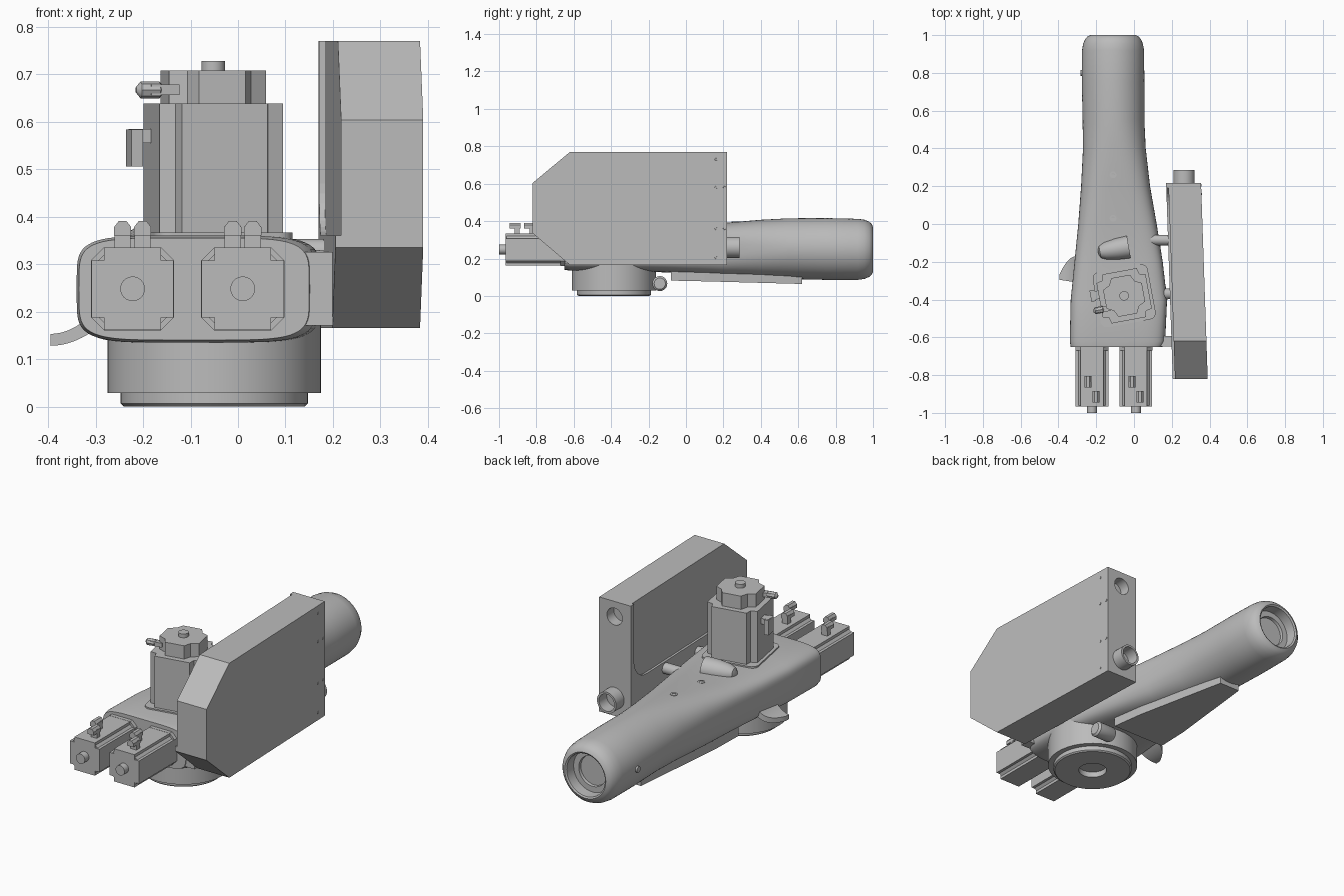
import bpy, bmesh, math
from mathutils import Matrix, Vector

if "Cube" in bpy.data.objects:
    bpy.data.objects.remove(bpy.data.objects["Cube"])

grey = bpy.data.materials.new("plain_grey")
grey.use_nodes = True
grey.diffuse_color = (0.5, 0.5, 0.5, 1)
grey.node_tree.nodes["Principled BSDF"].inputs["Base Color"].default_value = (0.5, 0.5, 0.5, 1)


# ---- helpers ----
def loft(name, rings, matrix=None, smooth=True):
    """Skin a row of equal point rings and close both ends."""
    bm = bmesh.new()
    rows = [[bm.verts.new(p) for p in ring] for ring in rings]
    n = len(rows[0])
    for a, b in zip(rows, rows[1:]):
        for i in range(n):
            bm.faces.new((a[i], a[(i + 1) % n], b[(i + 1) % n], b[i]))
    bm.faces.new(rows[0])
    bm.faces.new(rows[-1])
    bmesh.ops.recalc_face_normals(bm, faces=bm.faces)
    if matrix:
        bm.transform(matrix)
    mesh = bpy.data.meshes.new(name)
    bm.to_mesh(mesh)
    bm.free()
    obj = bpy.data.objects.new(name, mesh)
    bpy.context.collection.objects.link(obj)
    mesh.materials.append(grey)
    if smooth:
        bpy.ops.object.select_all(action='DESELECT')
        obj.select_set(True)
        bpy.context.view_layer.objects.active = obj
        bpy.ops.object.shade_smooth_by_angle(angle=math.radians(35))
    return obj


def prism(name, outline, low, high, matrix=None, smooth=False):
    return loft(name, [[(x, y, z) for x, y in outline] for z in (low, high)], matrix, smooth)


def turned(name, profile, matrix=None, sides=32):
    """Revolve (radius, height) pairs about local z."""
    angles = [2 * math.pi * i / sides for i in range(sides)]
    return loft(name, [[(r * math.cos(a), r * math.sin(a), h) for a in angles]
                       for r, h in profile], matrix)


def block(name, centre, size, matrix=None):
    hx, hy, hz = (s / 2 for s in size)
    outline = [(-hx, -hy), (hx, -hy), (hx, hy), (-hx, hy)]
    return prism(name, outline, -hz, hz, (matrix or Matrix()) @ Matrix.Translation(centre))


def lobed(h, w, k):
    """Square outline of half width h whose corners are cut in to (k, k)."""
    pts = []
    for q in range(4):
        c, s = round(math.cos(q * math.pi / 2)), round(math.sin(q * math.pi / 2))
        pts += [(c * x - s * y, s * x + c * y) for x, y in ((h, w), (k, k), (w, h))]
    return pts


def rounded(h, r):
    pts = []
    for q in range(4):
        sx, sy = ((1, 1), (-1, 1), (-1, -1), (1, -1))[q]
        for i in range(6):
            a = (q + i / 5) * math.pi / 2
            pts.append((sx * (h - r) + r * math.cos(a), sy * (h - r) + r * math.sin(a)))
    return pts


def place(x, y, z, axis='Z', angle=0):
    return Matrix.Translation((x, y, z)) @ Matrix.Rotation(math.radians(angle), 4, axis)


def facing_back(x, y, z):
    return place(x, y, z, 'X', -90)


def facing_left(x, y, z):
    return place(x, y, z, 'Y', 90)


# ---- arm housing: rounded box blending into a round tube with a hollow end ----
def arm_ring(y, x0, x1, z0, z1, power, sides=64):
    ring = []
    for i in range(sides):
        a = 2 * math.pi * i / sides
        c, s = math.cos(a), math.sin(a)
        ring.append(((x0 + x1) / 2 + (x1 - x0) / 2 * math.copysign(abs(c) ** (2 / power), c), y,
                     (z0 + z1) / 2 + (z1 - z0) / 2 * math.copysign(abs(s) ** (2 / power), s)))
    return ring


stations = [
    (-0.65, -0.335, 0.15, 0.14, 0.355, 5), (-0.62, -0.34, 0.165, 0.135, 0.36, 5),
    (-0.4, -0.335, 0.175, 0.133, 0.36, 5), (-0.2, -0.315, 0.152, 0.13, 0.36, 4.5),
    (0, -0.295, 0.12, 0.12, 0.37, 3.8), (0.2, -0.28, 0.085, 0.105, 0.39, 3),
    (0.4, -0.27, 0.062, 0.095, 0.407, 2.3), (0.55, -0.272, 0.055, 0.09, 0.415, 2),
    (0.75, -0.276, 0.055, 0.086, 0.416, 2), (0.92, -0.275, 0.053, 0.086, 0.412, 2)]
rings = [arm_ring(*s) for s in stations]
for y, r in ((0.955, 0.158), (0.98, 0.147), (0.993, 0.135), (1, 0.12), (0.995, 0.112),
             (0.94, 0.11), (0.94, 0.08), (0.925, 0.078)):
    rings.append(arm_ring(y, -0.111 - r, -0.111 + r, 0.249 - r, 0.249 + r, 2))
loft("arm_housing", rings)

# Flat tapered pad under the arm
loft("underside_pad", [[(a, y, lo), (b, y, lo), (b, y, hi), (a, y, hi)] for y, a, b, lo, hi in
                       ((-0.08, -0.25, 0.06, 0.082, 0.16), (0.1, -0.24, 0.04, 0.078, 0.16),
                        (0.62, -0.17, -0.05, 0.064, 0.12))], smooth=False)

# ---- turntable base ----
turned("base_flange", [(0.07, 0.03), (0.07, 0), (0.19, 0), (0.197, 0.006), (0.197, 0.028),
                       (0.225, 0.028), (0.225, 0.2)], place(-0.05, -0.385, 0), 64)

# ---- plug: post with an overhanging pointed head ----
def plug(name, matrix):
    block(name + "_post", (0, 0.012, 0.02), (0.034, 0.028, 0.05), matrix)
    head = [(-0.018, 0.025), (0.018, 0.025), (0.018, 0.043), (0.008, 0.056),
            (-0.008, 0.056), (-0.018, 0.043)]
    prism(name + "_head", head, -0.03, 0.03, matrix @ Matrix.Rotation(math.pi / 2, 4, 'X'))


# ---- pair of front motors ----
for side, x in (("right", -0.222), ("left", 0.01)):
    turn = place(x, -0.65, 0.248, 'X', 90)
    prism(side + "_motor_body", lobed(0.0865, 0.06, 0.06), -0.02, 0.315, turn)
    prism(side + "_motor_flange", lobed(0.0875, 0.06, 0.0737), -0.02, 0.02, turn)
    prism(side + "_motor_core", lobed(0.072, 0.06, 0.066), 0, 0.31, turn)
    turned(side + "_motor_shaft", [(0.026, 0.3), (0.026, 0.35)], turn, 24)
    for i, (dx, y) in enumerate(((-0.021, -0.835), (0.021, -0.915))):
        plug(f"{side}_motor_plug_{i}", place(x + dx, y, 0.335))

# ---- upright motor ----
upright = place(-0.052, -0.38, 0, 'Z', 10.5)
prism("upright_motor_pad", rounded(0.148, 0.035), 0.34, 0.367, upright, True)
prism("upright_motor_body", lobed(0.132, 0.092, 0.1), 0.35, 0.638, upright)
prism("upright_motor_cap", lobed(0.104, 0.05, 0.068), 0.63, 0.708, upright)
turned("upright_motor_shaft", [(0.025, 0.7), (0.025, 0.728)], upright, 24)
block("upper_plug_stem", (-0.115, -0.05, 0.667), (0.06, 0.03, 0.022), upright)
turned("upper_plug_head", [(0.006, -0.03), (0.018, -0.02), (0.018, 0.02), (0.006, 0.03)],
       upright @ facing_left(-0.145, -0.05, 0.667), 8)
block("lower_plug_stem", (-0.145, 0.03, 0.57), (0.055, 0.045, 0.03), upright)
block("lower_plug_head", (-0.163, 0.03, 0.545), (0.025, 0.06, 0.078), upright)

# ---- control cabinet, skewed slightly, with a shallow inner recess ----
SLANT = Matrix(((1, -0.034, 0, 0.0073), (0, 1, 0, 0), (0, 0, 1, 0), (0, 0, 0, 1)))


def cabinet_slab(name, outline, x0, x1):
    return loft(name, [[(x, y, z) for y, z in outline] for x in (x0, x1)], SLANT, False)


cabinet = cabinet_slab("control_cabinet", [
    (-0.82, 0.335), (-0.82, 0.604), (-0.62, 0.77), (0.218, 0.77), (0.218, 0.165), (-0.62, 0.165)],
    0.17, 0.355)
corner = [(0.08 + 0.11 * math.sin(a), 0.47 - 0.11 * math.cos(a))
          for a in (i * math.pi / 16 for i in range(9))]
cutters = [cabinet_slab("recess_cutter", [(-0.9, 0.36)] + corner + [(0.19, 0.8), (-0.9, 0.8)],
                        0.1, 0.182),
           turned("cable_hole_cutter", [(0.045, 0), (0.045, 0.1)], facing_back(0.265, 0.16, 0.69))]
for cutter in cutters:
    cut = cabinet.modifiers.new(cutter.name, 'BOOLEAN')
    cut.object, cut.operation, cut.solver = cutter, 'DIFFERENCE', 'EXACT'
    bpy.context.view_layer.objects.active = cabinet
    bpy.ops.object.modifier_apply(modifier=cut.name)
    bpy.data.objects.remove(cutter)

turned("cable_spout", [(0.056, -0.02), (0.056, 0.07), (0.045, 0.07), (0.045, 0.005)],
       facing_back(0.265, 0.215, 0.26))
for i, (y, z) in enumerate(((0.16, 0.205), (0.16, 0.36), (0.16, 0.58), (0.16, 0.73),
                            (0.205, 0.36), (0.205, 0.58))):
    turned(f"cabinet_screw_{i}", [(0.007, 0), (0.006, 0.003)],
           SLANT @ facing_left(0.354, y, z), 12)

# ---- cabinet mounts ----
turned("rear_mount", [(0.028, 0), (0.028, 0.12)], facing_left(0.07, -0.085, 0.325))
turned("middle_mount", [(0.035, 0), (0.026, 0.08)], facing_left(0.12, -0.37, 0.3))
block("front_mount", (0.165, -0.62, 0.248), (0.07, 0.055, 0.155))
turned("lower_boss", [(0.034, 0), (0.04, 0.01), (0.04, 0.1), (0.03, 0.11)],
       facing_left(0.03, -0.14, 0.066))

# ---- cable hood on top and curved fin at the right side ----
turned("cable_hood", [(0.01, 0), (0.032, 0.01), (0.046, 0.04), (0.056, 0.1), (0.06, 0.165)],
       place(-0.19, -0.15, 0.365, 'Z', 10) @ Matrix.Rotation(math.pi / 2, 4, 'Y'))
fin = []
for i in range(11):
    t = i / 10
    x, drop = -0.3 - 0.095 * t, 0.035 * (1 - t) ** 2
    back, front = -0.17 - 0.1 * t ** 2.2, -0.31 + 0.015 * t
    low, high = 0.128 + drop, 0.153 + 1.4 * drop
    fin.append([(x, front, low), (x, back, low), (x, back, high), (x, front, high)])
loft("side_fin", fin)

# ---- screws along the arm ----
for i, (y, z) in enumerate(((0.26, 0.392), (0.03, 0.37))):
    turned(f"arm_screw_{i}", [(0.018, 0), (0.018, 0.006), (0.01, 0.006), (0.01, 0.003)],
           place(-0.111, y, z), 16)
turned("side_screw", [(0.016, 0), (0.016, 0.02)], facing_left(-0.284, 0.8, 0.25), 16)
